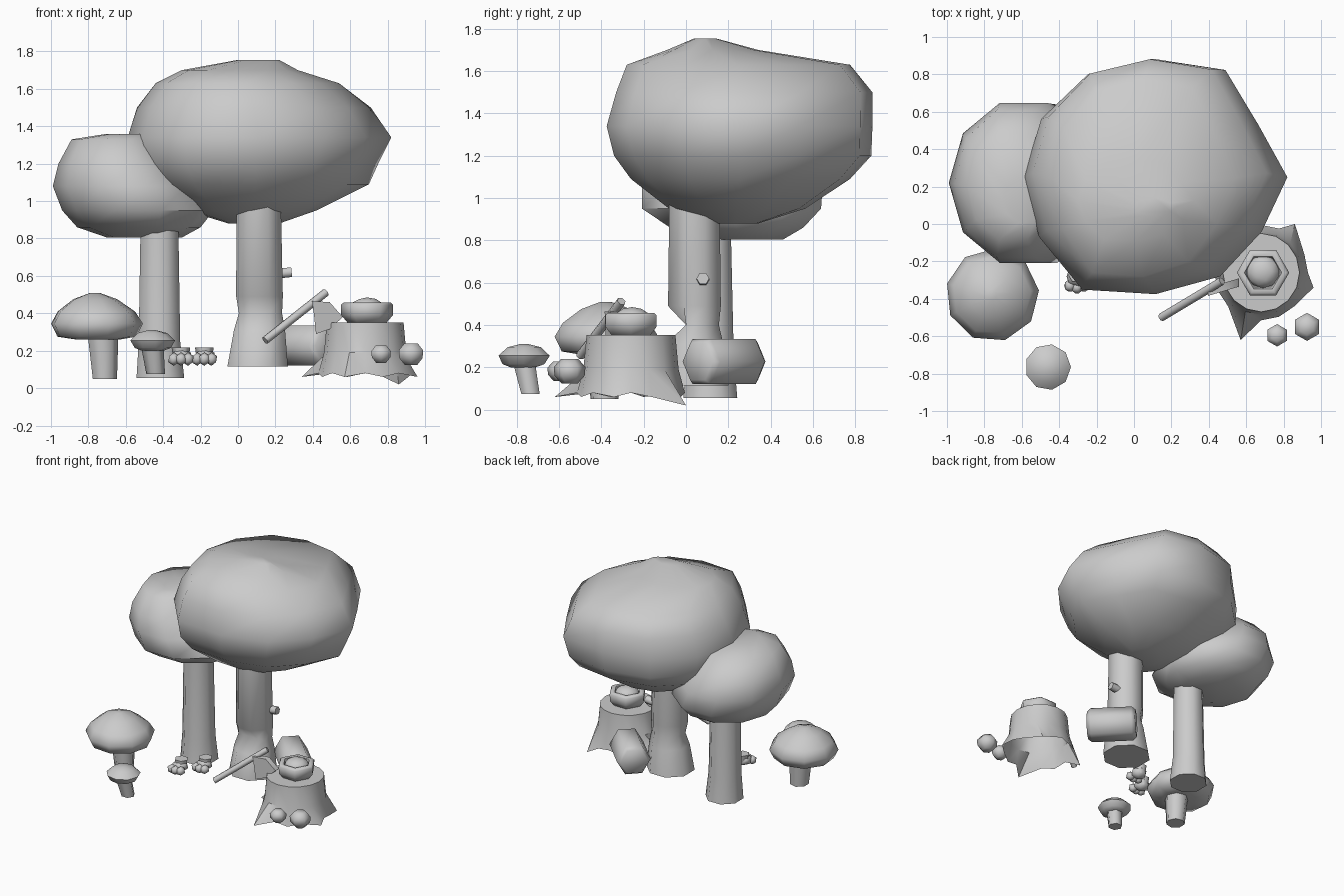
import bpy, bmesh, math
from mathutils import Vector, Matrix

if "Cube" in bpy.data.objects:
    bpy.data.objects.remove(bpy.data.objects["Cube"])

def finish(name, bm, angle=50):
    bmesh.ops.recalc_face_normals(bm, faces=bm.faces[:])
    me = bpy.data.meshes.new(name)
    bm.to_mesh(me)
    bm.free()
    ob = bpy.data.objects.new(name, me)
    bpy.context.collection.objects.link(ob)
    bpy.ops.object.select_all(action='DESELECT')
    ob.select_set(True)
    bpy.context.view_layer.objects.active = ob
    bpy.ops.object.shade_smooth_by_angle(angle=math.radians(angle))
    return ob

def bridge(bm, loops, cap_start=True, cap_end=True):
    rows = [[bm.verts.new(p) for p in loop] for loop in loops]
    n = len(rows[0])
    for a, b in zip(rows, rows[1:]):
        for i in range(n):
            j = (i + 1) % n
            bm.faces.new((a[i], a[j], b[j], b[i]))
    if cap_start:
        bm.faces.new(rows[0][::-1])
    if cap_end:
        bm.faces.new(rows[-1])
    return rows

def loft(name, rings, n, shape=None, phase=0.0, angle=62):
    """rings: (z, x_min, x_max, y_min, y_max)"""
    shape = shape or [1] * n
    loops = []
    for z, x0, x1, y0, y1 in rings:
        loops.append([((x0 + x1) / 2 + (x1 - x0) / 2 * s * math.cos(phase + math.tau * i / n),
                       (y0 + y1) / 2 + (y1 - y0) / 2 * s * math.sin(phase + math.tau * i / n), z)
                      for i, s in enumerate(shape)])
    bm = bmesh.new()
    bridge(bm, loops)
    return finish(name, bm, angle)

def turned(name, profile, n, phase=0.0, angle=62):
    """profile: (z, centre_x, centre_y, radius)"""
    return loft(name, [(z, x - r, x + r, y - r, y + r) for z, x, y, r in profile],
                n, phase=phase, angle=angle)

def rod(name, a, b, profile, n):
    """profile: (fraction along the rod, radius)"""
    a, b = Vector(a), Vector(b)
    q = (b - a).to_track_quat('Z', 'Y')
    loops = [[a + (b - a) * t + q @ Vector((r * math.cos(math.tau * i / n), r * math.sin(math.tau * i / n), 0))
              for i in range(n)] for t, r in profile]
    bm = bmesh.new()
    bridge(bm, loops)
    return finish(name, bm, 62)

def ball(name, loc, size, sub=1):
    bm = bmesh.new()
    bmesh.ops.create_icosphere(bm, subdivisions=sub, radius=1,
                               matrix=Matrix.LocRotScale(Vector(loc), None, Vector(size)))
    return finish(name, bm)

# Tree canopies
loft("large_canopy", [
    (0.88, -0.05, 0.22, 0.12, 0.34), (0.95, -0.28, 0.42, -0.08, 0.56),
    (1.09, -0.50, 0.70, -0.26, 0.77), (1.20, -0.57, 0.75, -0.34, 0.87),
    (1.34, -0.59, 0.82, -0.375, 0.875), (1.50, -0.54, 0.71, -0.33, 0.875), (1.63, -0.44, 0.54, -0.28, 0.77),
    (1.70, -0.30, 0.32, -0.09, 0.34), (1.755, 0.0, 0.22, 0.04, 0.14)], 12,
    [1, .9, 1.06, 1.01, 1.02, 1.0, 1.0, 1.02, 1.11, 1.0, .98, .93])
loft("small_canopy", [
    (0.805, -0.70, -0.30, 0.06, 0.47), (0.86, -0.86, -0.20, -0.09, 0.57),
    (0.95, -0.94, -0.13, -0.23, 0.66), (1.08, -0.99, -0.20, -0.23, 0.67),
    (1.20, -0.96, -0.30, -0.20, 0.63), (1.33, -0.89, -0.40, -0.10, 0.50),
    (1.36, -0.70, -0.45, 0.0, 0.25)], 10)

# Trunks; the large one has an axe notch cut into its front
trunk = turned("large_trunk", [
    (0.115, 0.105, 0.04, 0.175), (0.31, 0.115, 0.04, 0.148), (0.40, 0.12, 0.04, 0.125),
    (0.49, 0.115, 0.04, 0.135), (1.05, 0.11, 0.04, 0.128)], 8, math.pi / 8)
for v in trunk.data.vertices:
    if abs(v.co.z - 0.40) < 0.01 and v.co.y < 0.0:
        v.co.y = 0.0
turned("small_trunk", [
    (0.055, -0.415, 0.115, 0.138), (0.25, -0.42, 0.115, 0.12), (0.95, -0.42, 0.11, 0.108)], 8, math.pi / 8)
rod("branch_stub", (0.19, 0.08, 0.61), (0.287, 0.08, 0.62), [(0, .03), (1, .03)], 6)

# Fallen log behind the stump
rod("log", (0.485, 0.055, 0.227), (0.235, 0.305, 0.227), [(0, .10), (.08, .123), (.92, .123), (1, .10)], 6)

# Hollow stump with pointed roots
SIDES = 16
cx, cy = 0.68, -0.26
roots = {2: (0.86, 0.0, 0.02), 15: (0.96, -0.34, 0.06), 11: (0.57, -0.62, 0.06), 7: (0.34, -0.2, 0.06)}
top, mid, low = [], [], []
for i in range(SIDES):
    a = math.tau * i / SIDES
    c, s = math.cos(a), math.sin(a)
    top.append((cx + .205 * c, cy + .21 * s, .352))
    mid.append((cx + .22 * c, cy + .225 * s, .19))
    low.append(roots.get(i, (cx + .25 * c, cy + .255 * s, .06 if i % 2 else .08)))
bm = bmesh.new()
bridge(bm, [top, mid, low], True, False)
finish("stump", bm, 40)

# Bowl with a round filling on the stump
turned("bowl", [(0.345, 0.69, -0.26, .10), (0.39, 0.69, -0.26, .138), (0.445, 0.69, -0.26, .14),
                (0.458, 0.69, -0.26, .125), (0.455, 0.69, -0.26, .10), (0.42, 0.69, -0.26, .09)], 6)
ball("bowl_filling", (0.69, -0.255, 0.43), (.09, .088, .055), 2)

# Berries beside the stump
for i, (x, y, r) in enumerate([(0.765, -0.595, .06), (0.925, -0.55, .075)]):
    turned(f"berry_{i}", [(0.183 + h * r, x, y, w * r) for h, w in
                          [(-.8, .5), (-.3, .95), (.25, 1), (.75, .55)]], 6, math.pi / 6)

# Axe
rod("axe_handle", (0.145, -0.50, 0.255), (0.47, -0.305, 0.512), [(0, .022), (1, .022)], 6)
blade = [(.395, .465), (.49, .46), (.56, .38), (.49, .315), (.417, .29), (.406, .395)]
bm = bmesh.new()
bridge(bm, [[(x, -0.355 + (x - .42) * .3 + d, z) for x, z in blade] for d in (-.022, .022)])
finish("axe_head", bm)

# Mushrooms
turned("large_mushroom_cap", [
    (0.26, -0.75, -0.38, .12), (0.275, -0.757, -0.38, .215), (0.345, -0.757, -0.38, .25),
    (0.41, -0.76, -0.38, .21), (0.475, -0.765, -0.38, .12), (0.508, -0.765, -0.38, .03)], 9, 0.1)
turned("large_mushroom_stem", [
    (0.05, -0.715, -0.385, .068), (0.27, -0.725, -0.385, .085)], 7)
turned("small_mushroom_cap", [
    (0.20, -0.458, -0.77, .06), (0.215, -0.458, -0.768, .10), (0.255, -0.46, -0.765, .123),
    (0.295, -0.46, -0.765, .08), (0.31, -0.46, -0.765, .02)], 9)
turned("small_mushroom_stem", [
    (0.075, -0.44, -0.735, .05), (0.22, -0.458, -0.765, .06)], 6)

# Pair of small feet with toes
for side, x, y in (("left", -0.305, -0.30), ("right", -0.18, -0.18)):
    ball(f"{side}_foot", (x, y + .02, .168), (.062, .062, .046))
    turned(f"{side}_ankle", [(.15, x, y + .03, .04), (.218, x, y + .035, .05)], 6)
    for k in (-1, 0, 1):
        ball(f"{side}_toe_{k + 1}", (x + .038 * k, y - .03 - .01 * (k == 0), .155), (.034, .036, .036))
